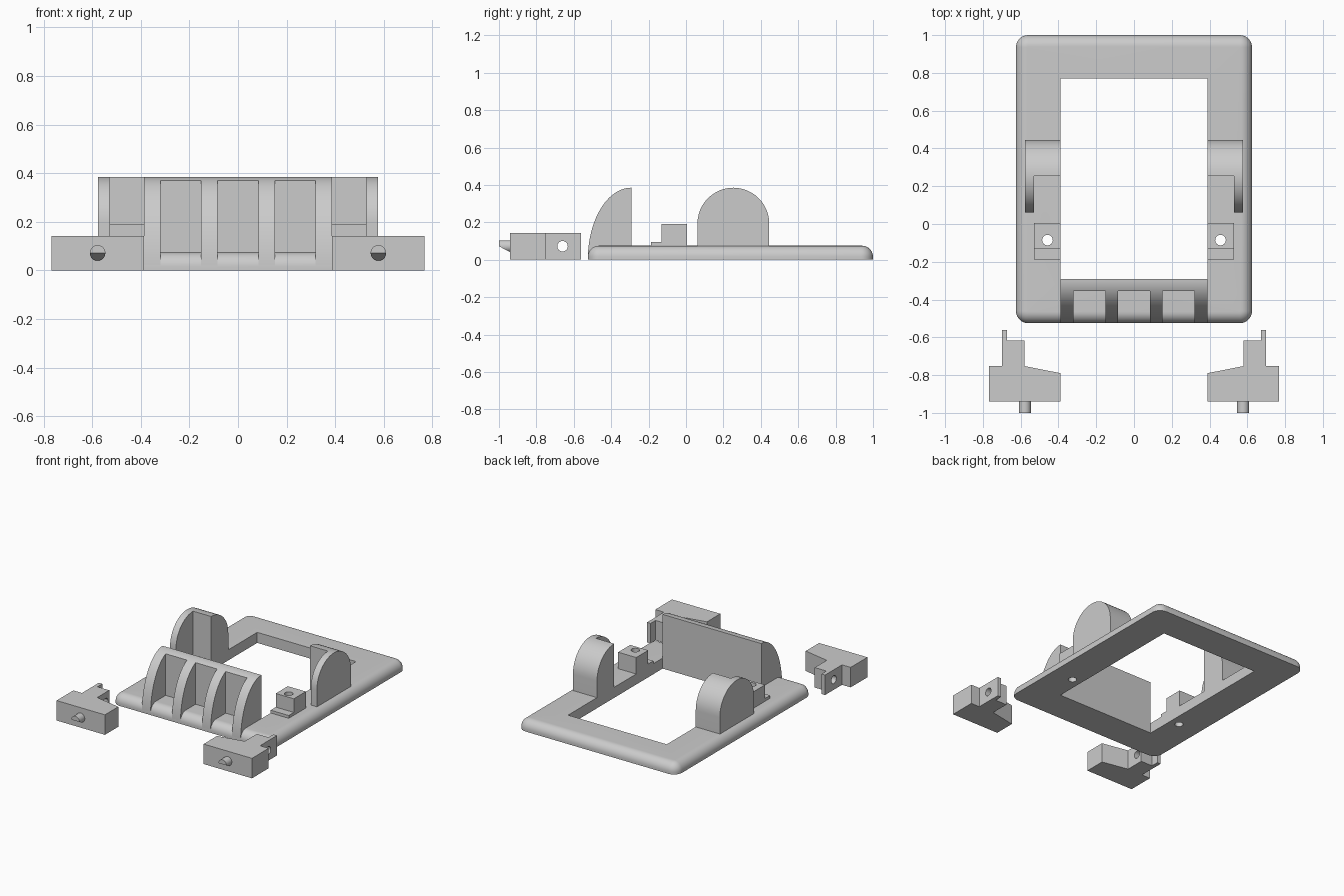
import bpy, bmesh, math
from mathutils import Vector

if "Cube" in bpy.data.objects:
    bpy.data.objects.remove(bpy.data.objects["Cube"], do_unlink=True)

grey = bpy.data.materials.new("plain grey")
grey.use_nodes = True
grey.diffuse_color = (0.6, 0.6, 0.6, 1)
grey.node_tree.nodes["Principled BSDF"].inputs["Base Color"].default_value = (0.6, 0.6, 0.6, 1)


def finish(name, bm):
    bmesh.ops.recalc_face_normals(bm, faces=bm.faces)
    mesh = bpy.data.meshes.new(name)
    bm.to_mesh(mesh)
    bm.free()
    mesh.materials.append(grey)
    obj = bpy.data.objects.new(name, mesh)
    bpy.context.collection.objects.link(obj)
    return obj


def activate(obj):
    bpy.ops.object.select_all(action='DESELECT')
    obj.select_set(True)
    bpy.context.view_layer.objects.active = obj


def smooth(obj):
    activate(obj)
    bpy.ops.object.shade_smooth_by_angle(angle=math.radians(30))


def loft(name, rings):
    """Closed solid through a list of equally long rings of points."""
    bm = bmesh.new()
    loops = [[bm.verts.new(p) for p in ring] for ring in rings]
    for a, b in zip(loops, loops[1:]):
        for i in range(len(a)):
            j = (i + 1) % len(a)
            bm.faces.new((a[i], a[j], b[j], b[i]))
    bm.faces.new(loops[0])
    bm.faces.new(loops[-1])
    return finish(name, bm)


def prism(name, axis, pts, lo, hi):
    """Extrude a flat profile along x (profile in y, z) or z (profile in x, y)."""
    place = (lambda p, h: (h, *p)) if axis == 'x' else (lambda p, h: (*p, h))
    return loft(name, [[place(p, h) for p in pts] for h in (lo, hi)])


def box(name, x, y, z):
    return prism(name, 'z', [(x[0], y[0]), (x[1], y[0]), (x[1], y[1]), (x[0], y[1])], *z)


def circle(cx, cy, r, n=32):
    return [(cx + r * math.cos(i * math.tau / n), cy + r * math.sin(i * math.tau / n))
            for i in range(n)]


def arc(cy, cz, ry, rz, a0, a1, n=24):
    """Elliptical arc in y, z between two angles in degrees."""
    angles = [math.radians(a0 + (a1 - a0) * i / n) for i in range(n + 1)]
    return [(cy + ry * math.cos(a), cz + rz * math.sin(a)) for a in angles]


def cut(obj, cutter):
    cutter.hide_render = True
    mod = obj.modifiers.new("cut", 'BOOLEAN')
    mod.operation, mod.solver, mod.object = 'DIFFERENCE', 'EXACT', cutter
    activate(obj)
    bpy.ops.object.modifier_apply(modifier=mod.name)
    bpy.data.objects.remove(cutter, do_unlink=True)


HALF_W, FRONT, BACK, TOP = 0.625, -0.525, 1.0, 0.075
IN_X, IN_FRONT, IN_BACK = 0.388, -0.292, 0.77
HOLE = (0.458, -0.085, 0.028)


# Base frame with rounded corners and a rounded upper rim
def rounded_ring(inset, z, radius=0.065, n=8):
    ring = []
    for k, (sx, sy) in enumerate(((1, 1), (-1, 1), (-1, -1), (1, -1))):
        cx = sx * (HALF_W - radius)
        cy = BACK - radius if sy > 0 else FRONT + radius
        for i in range(n + 1):
            a = math.pi / 2 * (k + i / n)
            ring.append((cx + (radius - inset) * math.cos(a),
                         cy + (radius - inset) * math.sin(a), z))
    return ring


rim = 0.06
rings = [rounded_ring(0, 0)]
for i in range(11):
    a = math.pi / 2 * i / 10
    rings.append(rounded_ring(rim * (1 - math.cos(a)), TOP - rim + rim * math.sin(a)))
frame = loft("base_frame", rings)
cut(frame, box("opening_cutter", (-IN_X, IN_X), (IN_FRONT, IN_BACK), (-0.1, 0.2)))
for s in (-1, 1):
    cut(frame, prism("hole_cutter", 'z', circle(s * HOLE[0], *HOLE[1:]), -0.1, 0.3))
smooth(frame)

# Front wall: curved ribs alternating with recessed panels
rib_profile = arc(IN_FRONT, 0, 0.233, 0.385, 90, 180) + [(IN_FRONT, 0)]
recess = -0.355
panel_angle = math.degrees(math.acos((recess - IN_FRONT) / 0.233))
panel_profile = arc(IN_FRONT, 0, 0.233, 0.385, 90, panel_angle, 6) + [(recess, 0), (IN_FRONT, 0)]
edges = [-IN_X, -0.32, -0.152, -0.085, 0.085, 0.152, 0.32, IN_X]
for i, (lo, hi) in enumerate(zip(edges, edges[1:])):
    if i % 2:
        smooth(prism("wall_panel", 'x', panel_profile, lo, hi))
    else:
        smooth(prism("wall_rib", 'x', rib_profile, lo, hi))

for s, side in ((-1, "right"), (1, "left")):
    # Arched side bracket: thin outer cheek and a thick rear half
    cy, r, low = 0.253, 0.192, 0.04
    cheek = arc(cy, 0.193, r, r, 0, 180) + [(cy - r, low), (cy + r, low)]
    rear = arc(cy, 0.193, r, r, 0, 90, 12) + [(cy, low), (cy + r, low)]
    smooth(prism(side + "_bracket_cheek", 'x', cheek, s * 0.53, s * 0.577))
    smooth(prism(side + "_bracket_rear", 'x', rear, s * IN_X, s * 0.53))

    # Stepped mounting block with a vertical screw hole
    steps = [(-0.187, low), (-0.187, 0.095), (-0.13, 0.095), (-0.13, 0.192), (0.005, 0.192), (0.005, low)]
    block = prism(side + "_mounting_block", 'x', steps, s * IN_X, s * 0.53)
    cut(block, prism("hole_cutter", 'z', circle(s * HOLE[0], *HOLE[1:]), -0.1, 0.3))
    smooth(block)

    # Loose latch with a rear tongue and a cross hole
    outline = [(0.388, -0.94), (0.768, -0.94), (0.768, -0.752), (0.7, -0.752), (0.7, -0.562),
               (0.672, -0.562), (0.672, -0.617), (0.58, -0.617), (0.58, -0.752), (0.388, -0.79)]
    latch = prism(side + "_latch", 'z', [(s * x, y) for x, y in outline], 0, 0.142)
    cut(latch, prism("hole_cutter", 'x', circle(-0.66, 0.072, 0.028), s * 0.5, s * 0.9))
    smooth(latch)

    # Latch pin, its lower half sloped back from the tip
    px, pz, pr = s * 0.578, 0.072, 0.032
    disc = circle(px, pz, pr)
    tip = [(x, -1 + 0.06 * max(0, pz - z) / pr, z) for x, z in disc]
    bm = bmesh.new()
    bmesh.ops.convex_hull(bm, input=[bm.verts.new(p) for p in
                                     tip + [(x, -0.93, z) for x, z in disc]])
    smooth(finish(side + "_latch_pin", bm))
